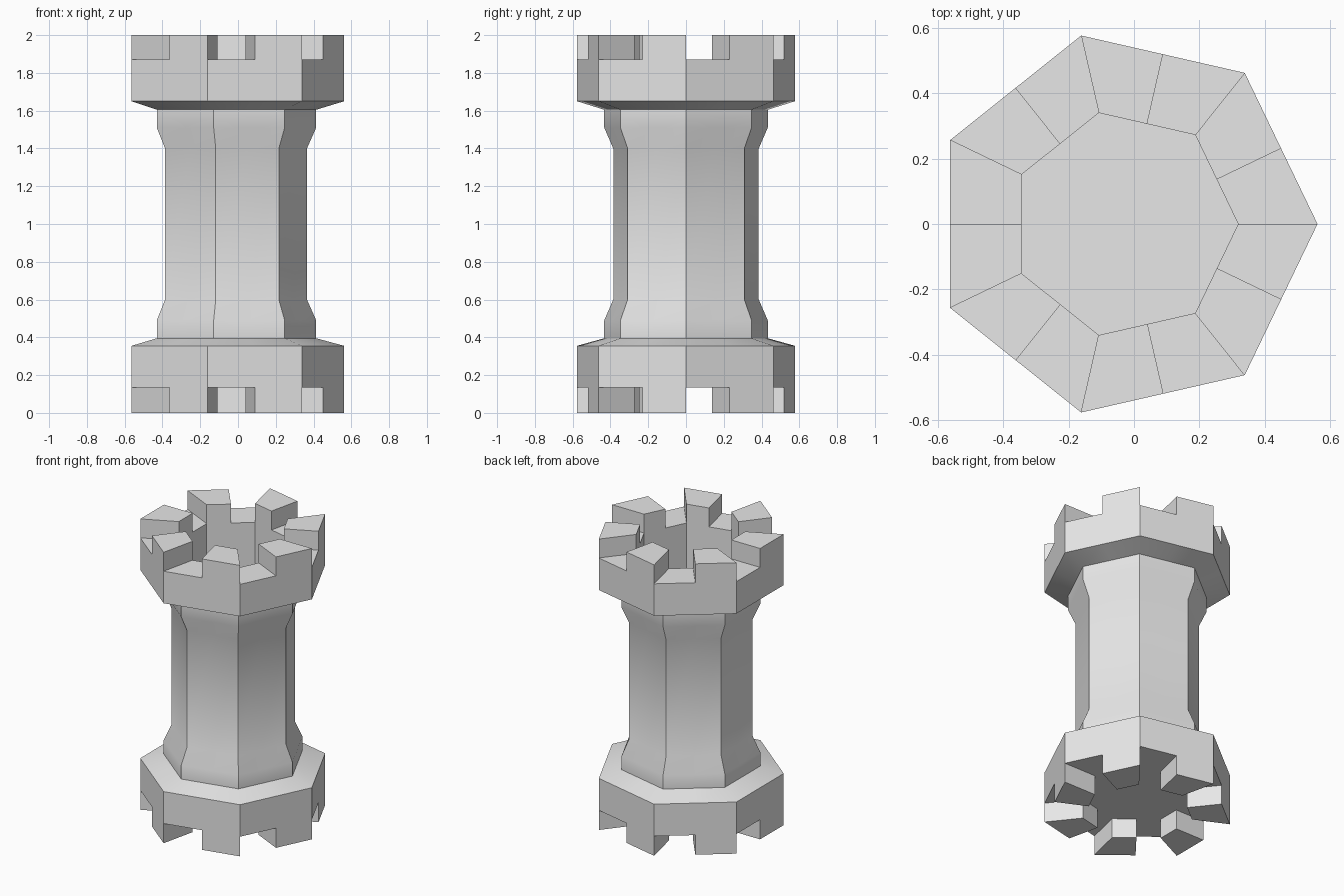
import bpy
import bmesh
import math
from mathutils import Vector

SIDES = 7
CENTRE_X = -0.03

if "Cube" in bpy.data.objects:
    bpy.data.objects.remove(bpy.data.objects["Cube"], do_unlink=True)

stone = bpy.data.materials.new("grey_stone")
stone.use_nodes = True
colour = (0.8, 0.8, 0.8, 1)
stone.diffuse_color = colour
stone.node_tree.nodes["Principled BSDF"].inputs["Base Color"].default_value = colour


def ring(bm, radius, z):
    """Corners and edge midpoints of a regular polygon."""
    corners = [Vector((CENTRE_X + radius * math.cos(math.tau * i / SIDES),
                       radius * math.sin(math.tau * i / SIDES), z))
               for i in range(SIDES)]
    points = []
    for i, corner in enumerate(corners):
        points += [corner, (corner + corners[(i + 1) % SIDES]) / 2]
    return [bm.verts.new(p) for p in points]


def bridge(bm, low, high):
    n = len(low)
    return [bm.faces.new((low[i], low[(i + 1) % n], high[(i + 1) % n], high[i]))
            for i in range(n)]


def raise_merlons(bm, faces, height):
    """Extrude the second half of every side into a block."""
    blocks = faces[1::2]
    result = bmesh.ops.extrude_face_region(bm, geom=blocks)["geom"]
    verts = [v for v in result if isinstance(v, bmesh.types.BMVert)]
    bmesh.ops.translate(bm, verts=verts, vec=(0, 0, height))
    bmesh.ops.delete(bm, geom=[f for f in blocks if f.is_valid], context="FACES_ONLY")


# Profile from underside, over the base, shaft and crown, into the top recess
profile = [(0.349, 0.135), (0.592, 0.135), (0.592, 0.355), (0.444, 0.395),
           (0.444, 0.49), (0.395, 0.6), (0.395, 1.4), (0.444, 1.51),
           (0.444, 1.605), (0.592, 1.65), (0.592, 1.87), (0.349, 1.87),
           (0.349, 1.4)]

bm = bmesh.new()
rings = [ring(bm, r, z) for r, z in profile]
bands = [bridge(bm, a, b) for a, b in zip(rings, rings[1:])]
bm.faces.new(rings[0][::-1])
bm.faces.new(rings[-1])

# Battlements on the crown and, mirrored, under the base
raise_merlons(bm, bands[-2], 0.13)
raise_merlons(bm, bands[0], -0.135)
bmesh.ops.recalc_face_normals(bm, faces=bm.faces)

mesh = bpy.data.meshes.new("tower")
bm.to_mesh(mesh)
bm.free()
mesh.materials.append(stone)
tower = bpy.data.objects.new("tower", mesh)
bpy.context.collection.objects.link(tower)

# Soft shaft flares, crisp corners
bpy.context.view_layer.objects.active = tower
tower.select_set(True)
bpy.ops.object.shade_smooth_by_angle(angle=math.radians(30))
